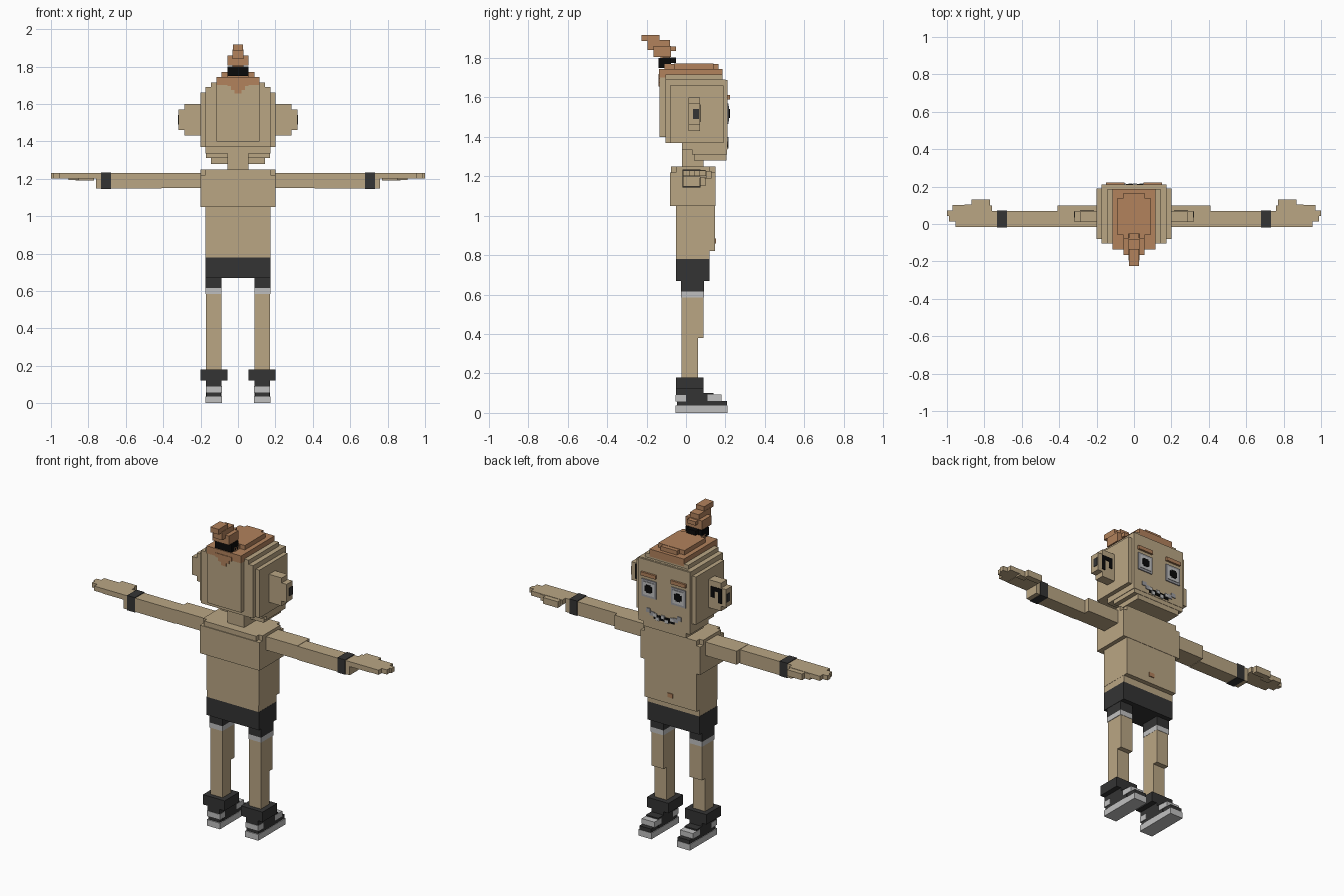
import bpy, bmesh


def material(name, r, g, b):
    m = bpy.data.materials.new(name)
    m.diffuse_color = (r, g, b, 1)
    return m


SKIN = material("tan skin", .491, .381, .231)
HAIR = material("ginger hair", .445, .223, .107)
DARK = material("charcoal cloth", .034, .034, .034)
LIGHT = material("light grey", .527, .527, .527)
GREY = material("eye grey", .33, .33, .35)
BLACK = material("black", .003, .003, .003)


def part(name, mat, boxes, both=False):
    """Boxes are (x0, x1, y0, y1, z0, z1); both repeats them mirrored in x."""
    if both:
        boxes = boxes + [(-b[1], -b[0]) + tuple(b[2:]) for b in boxes]
    bm = bmesh.new()
    for x0, x1, y0, y1, z0, z1 in boxes:
        geo = bmesh.ops.create_cube(bm, size=1)
        for v in geo["verts"]:
            v.co = (x1 if v.co.x > 0 else x0,
                    y1 if v.co.y > 0 else y0,
                    z1 if v.co.z > 0 else z0)
    mesh = bpy.data.meshes.new(name)
    bm.to_mesh(mesh)
    bm.free()
    mesh.materials.append(mat)
    ob = bpy.data.objects.new(name, mesh)
    bpy.context.collection.objects.link(ob)


def mid(w, *rest):
    """Box centred on x = 0 with half width w."""
    return (-w, w) + rest


# Torso
part("torso", SKIN, [mid(.175, -.05, .148, .82, 1.06),
                     mid(.174, -.05, .12, .78, .83),
                     mid(.2, -.08, .15, 1.05, 1.22),
                     mid(.175, -.075, .15, 1.21, 1.25)])
part("shoulder", SKIN, [(.17, .2, -.05, .12, 1.21, 1.25)], True)
part("navel", HAIR, [mid(.018, .145, .153, .86, .885)])
part("neck", SKIN, [mid(.055, -.02, .09, 1.24, 1.40)])

# Shorts and legs
part("shorts", DARK, [mid(.175, -.05, .12, .67, .78)])
part("shorts_leg", DARK, [(.087, .173, -.025, .092, .615, .68)], True)
part("shorts_trim", LIGHT, [(.087, .173, -.025, .092, .585, .615)], True)
part("thigh", SKIN, [(.088, .17, -.022, .09, .38, .585)], True)
part("shin", SKIN, [(.088, .17, -.022, .06, .17, .38)], True)

# Socks and shoes
part("sock_cuff", DARK, [(.055, .2, -.05, .09, .12, .18)], True)
part("shoe_upper", DARK, [(.088, .17, -.05, .09, .09, .125),
                          (.088, .17, -.02, .14, .035, .10),
                          (.09, .168, -.045, .208, .035, .06)], True)
part("shoe_sole", LIGHT, [(.085, .173, -.052, .21, 0, .037)], True)
part("shoe_heel", LIGHT, [(.086, .172, -.052, 0, .057, .09)], True)
part("shoe_toe", LIGHT, [(.086, .172, .11, .18, .06, .092)], True)

# Arms and hands
part("upper_arm", SKIN, [(.19, .41, -.015, .10, 1.15, 1.232)], True)
part("forearm", SKIN, [(.41, .76, -.015, .07, 1.147, 1.23)], True)
part("wristband", DARK, [(.68, .732, -.018, .073, 1.144, 1.234)], True)
part("palm", SKIN, [(.76, .9, -.015, .10, 1.2, 1.23)], True)
part("thumb", SKIN, [(.77, .87, .095, .13, 1.19, 1.228),
                     (.85, .905, .07, .105, 1.192, 1.228)], True)
part("finger", SKIN, [(.89, e, -.015 + .029 * i, .014 + .029 * i, 1.202, 1.23)
                      for i, e in enumerate((.955, .99, 1.0, .97))], True)

# Head built from nested slabs
part("head", SKIN, [mid(.2, -.08, .19, 1.37, 1.66),
                    mid(.175, -.105, .2, 1.37, 1.69),
                    mid(.175, -.02, .21, 1.335, 1.688),
                    mid(.172, .03, .208, 1.31, 1.34),
                    mid(.145, .04, .206, 1.28, 1.32),
                    mid(.115, -.135, .15, 1.4, 1.70),
                    mid(.145, -.105, .185, 1.685, 1.715)])
part("ear", SKIN, [(.195, .285, .012, .07, 1.43, 1.6),
                   (.28, .318, .012, .07, 1.46, 1.57)], True)
part("ear_hollow", BLACK, [(.215, .29, .066, .073, 1.54, 1.565),
                           (.265, .29, .066, .073, 1.475, 1.555),
                           (.215, .24, .066, .073, 1.5, 1.555)], True)
part("ear_plug", DARK, [(.314, .321, .035, .067, 1.49, 1.54)], True)

# Hair cap, nape point and tied tail
part("hair_cap", HAIR, [mid(.116, -.136, .186, 1.7, 1.745),
                        mid(.088, -.06, .14, 1.74, 1.772),
                        mid(.055, -.11, .165, 1.74, 1.77)])
part("hair_nape", HAIR, [mid(.055, -.139, -.12, 1.695, 1.72),
                         mid(.038, -.139, -.12, 1.675, 1.70),
                         mid(.018, -.139, -.12, 1.655, 1.68)])
part("hair_tie", BLACK, [mid(.055, -.14, -.075, 1.75, 1.80),
                         mid(.03, -.12, -.05, 1.775, 1.802)])
part("hair_tail", HAIR, [mid(.03, -.13, -.08, 1.79, 1.84),
                         mid(.055, -.165, -.075, 1.805, 1.86),
                         mid(.028, -.16, -.05, 1.835, 1.858),
                         mid(.03, -.195, -.08, 1.84, 1.89),
                         mid(.028, -.225, -.135, 1.885, 1.917)])

# Face
part("eyebrow", HAIR, [(.05, .15, .205, .222, 1.59, 1.612)], True)
part("eye_rim", GREY, [(.05, .148, .205, .216, 1.465, 1.57)], True)
part("eye_white", LIGHT, [(.062, .136, .21, .219, 1.478, 1.557)], True)
part("pupil", BLACK, [(.076, .122, .212, .222, 1.502, 1.535),
                      (.084, .114, .212, .2225, 1.495, 1.542)], True)
part("mouth", BLACK, [mid(.07, .205, .2135, 1.345, 1.372)])
part("mouth_corner", GREY, [(.065, .095, .205, .214, 1.36, 1.385),
                            (.09, .118, .205, .2145, 1.375, 1.40)], True)
part("teeth", LIGHT, [(x, x + .022, .205, .216, z, z + .02)
                      for x, z in ((-.066, 1.36), (-.03, 1.34), (-.005, 1.36),
                                   (.03, 1.34), (.048, 1.36))])
